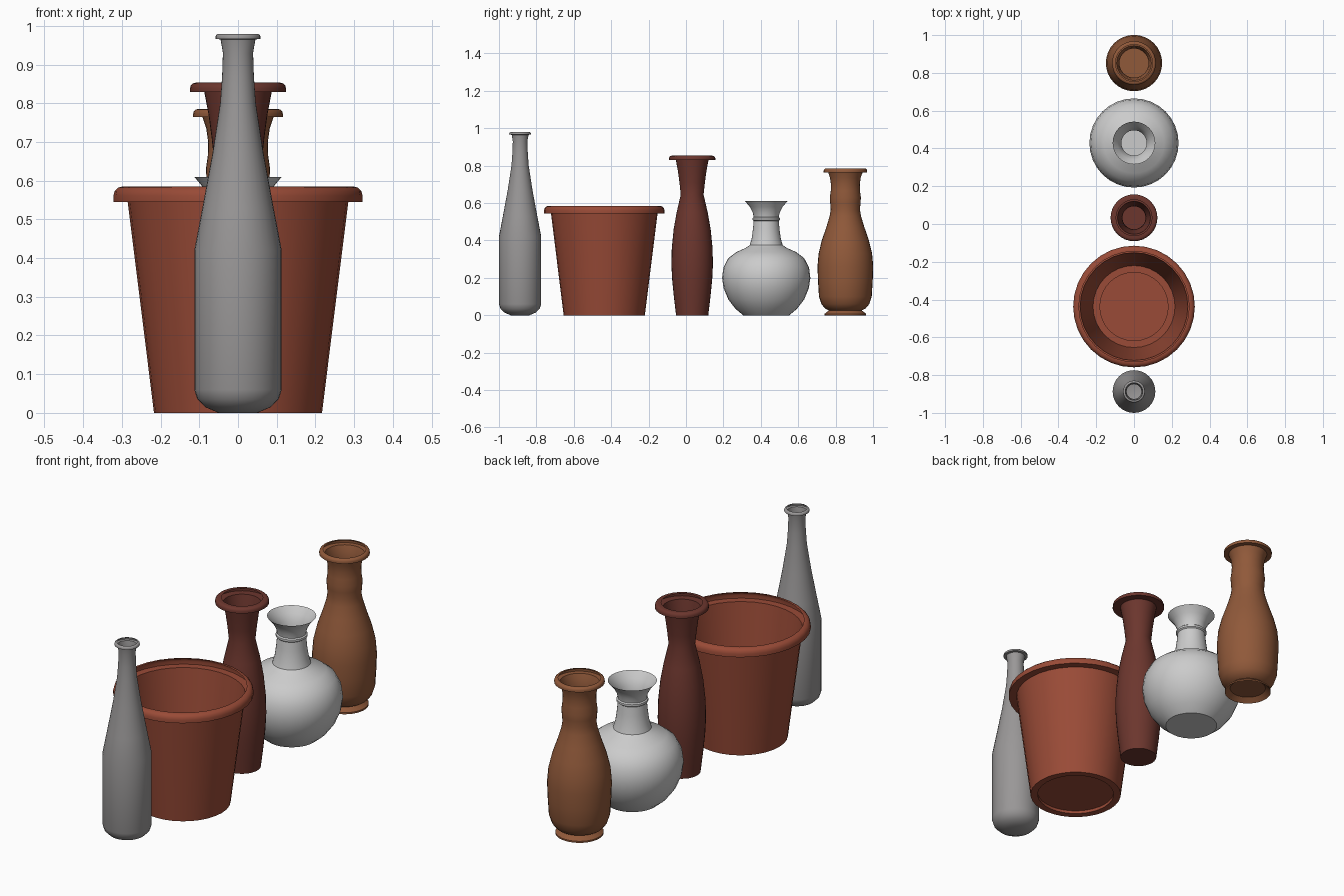
import bpy, bmesh, math

SEGMENTS = 32


def material(name, rgb):
    mat = bpy.data.materials.new(name)
    mat.diffuse_color = (*rgb, 1)
    return mat


def lathe(name, y, profile, mat=None):
    """Spin a (radius, height) profile about z; the first ring is closed as the floor."""
    bm = bmesh.new()
    rings = []
    for r, z in profile:
        rings.append([bm.verts.new((r * math.cos(2 * math.pi * i / SEGMENTS),
                                    r * math.sin(2 * math.pi * i / SEGMENTS), z))
                      for i in range(SEGMENTS)])
    bm.faces.new(rings[0][::-1])
    for a, b in zip(rings, rings[1:]):
        for i in range(SEGMENTS):
            j = (i + 1) % SEGMENTS
            bm.faces.new((a[i], a[j], b[j], b[i]))
    mesh = bpy.data.meshes.new(name)
    bm.to_mesh(mesh)
    bm.free()
    obj = bpy.data.objects.new(name, mesh)
    obj.location = (0, y, 0)
    bpy.context.collection.objects.link(obj)
    if mat:
        mesh.materials.append(mat)
    bpy.ops.object.select_all(action='DESELECT')
    obj.select_set(True)
    bpy.context.view_layer.objects.active = obj
    bpy.ops.object.shade_smooth_by_angle(angle=math.radians(35))
    return obj


def lip(r_in, r_out, z0, z1):
    """Overhanging rim: flat underside, rounded outer shoulder, flat top."""
    h = z1 - z0
    c = min(h * 0.6, r_out - r_in)
    pts = [(r_out, z0)]
    for k in range(4):
        a = math.pi / 2 * k / 3
        pts.append((r_out - c + c * math.cos(a), z1 - c + c * math.sin(a)))
    return pts + [(r_in, z1)]


# Tall grey bottle
lathe("bottle", -0.887, [
    (0.05, 0), (0.085, 0.015), (0.105, 0.035), (0.113, 0.06), (0.113, 0.42),
    (0.092, 0.53), (0.066, 0.67), (0.046, 0.80), (0.041, 0.87), (0.039, 0.93),
    (0.045, 0.965)] + lip(0.046, 0.058, 0.966, 0.979),
    material("dark grey", (0.32, 0.31, 0.31)))

# Wide terracotta pot with a recessed base
lathe("flower_pot", -0.437, [
    (0.183, 0.015), (0.183, 0), (0.217, 0), (0.285, 0.545)]
    + lip(0.292, 0.322, 0.545, 0.585),
    material("terracotta", (0.32, 0.07, 0.038)))

# Slim dark red vase with a narrow waist
lathe("slim_vase", 0.033, [
    (0.086, 0), (0.098, 0.10), (0.107, 0.19), (0.111, 0.27), (0.109, 0.36),
    (0.099, 0.46), (0.083, 0.55), (0.061, 0.645), (0.068, 0.71), (0.076, 0.77),
    (0.087, 0.829)] + lip(0.095, 0.124, 0.829, 0.853),
    material("dark red", (0.15, 0.037, 0.027)))

# Round pale vase with a flared mouth and neck bead
lathe("round_vase", 0.429, [
    (0.123, 0), (0.165, 0.035), (0.203, 0.085), (0.228, 0.145), (0.236, 0.20),
    (0.229, 0.255), (0.203, 0.305), (0.160, 0.338), (0.110, 0.36), (0.088, 0.375),
    (0.078, 0.41), (0.071, 0.46), (0.067, 0.505), (0.073, 0.51), (0.073, 0.52),
    (0.067, 0.525), (0.072, 0.55), (0.088, 0.58), (0.113, 0.61)])

# Brown vase with a flared foot and bulged neck
lathe("brown_vase", 0.852, [
    (0.085, 0.02), (0.111, 0), (0.111, 0.008), (0.088, 0.026), (0.108, 0.036),
    (0.128, 0.06), (0.141, 0.10), (0.146, 0.18), (0.149, 0.26), (0.143, 0.33),
    (0.126, 0.40), (0.102, 0.47), (0.084, 0.53), (0.078, 0.565), (0.081, 0.60),
    (0.083, 0.63), (0.078, 0.665), (0.077, 0.70), (0.082, 0.735), (0.092, 0.764)]
    + lip(0.098, 0.116, 0.764, 0.785),
    material("brown", (0.28, 0.10, 0.042)))
